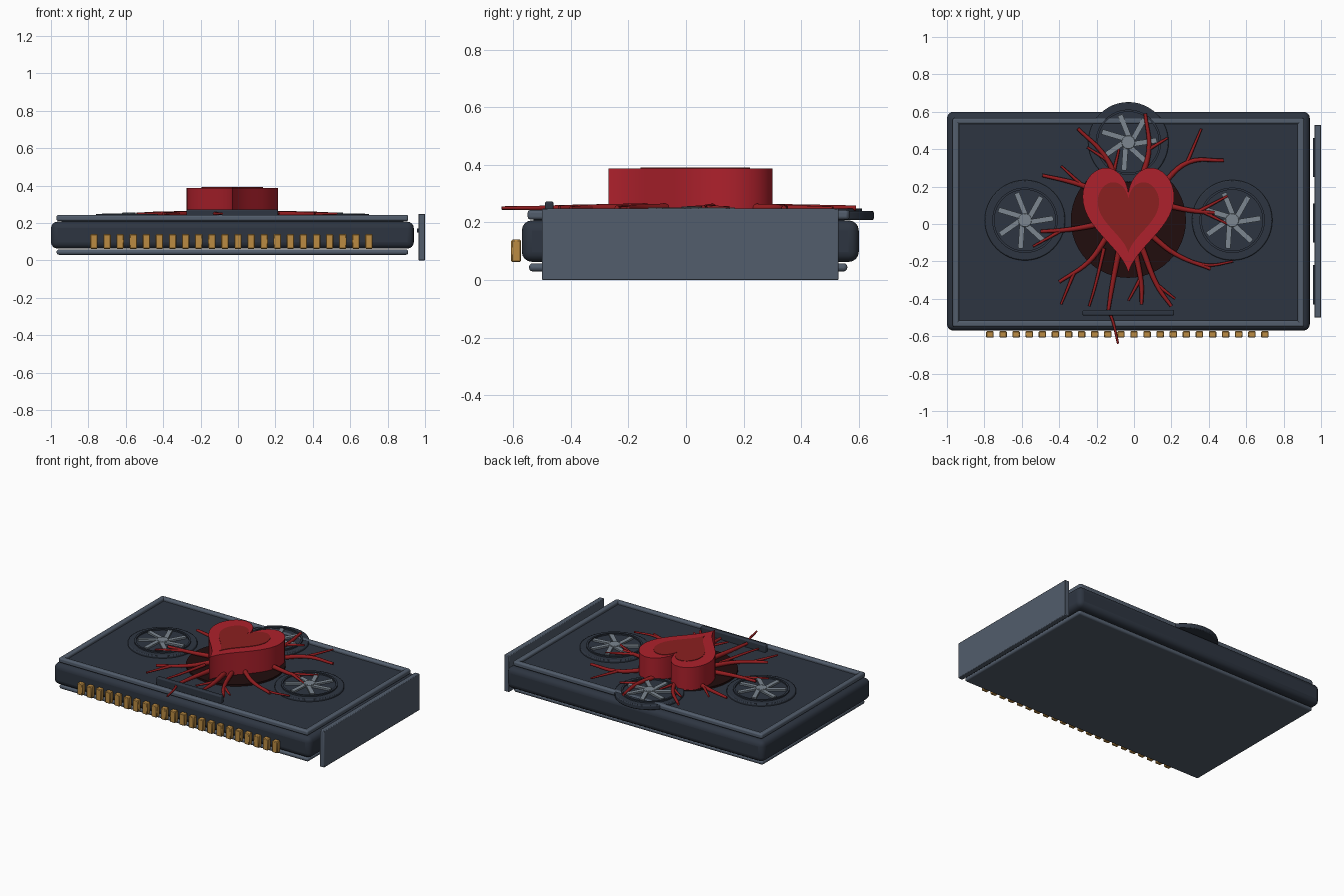
import bpy, bmesh, math
from mathutils import Vector

cube = bpy.data.objects.get("Cube")
if cube:
    bpy.data.objects.remove(cube, do_unlink=True)


def material(name, r, g, b):
    m = bpy.data.materials.new(name)
    m.use_nodes = True
    m.diffuse_color = (r, g, b, 1)
    m.node_tree.nodes["Principled BSDF"].inputs["Base Color"].default_value = (r, g, b, 1)
    return m


SLATE = material("dark slate", .027, .036, .053)
GREY = material("steel grey", .085, .11, .15)
BLADE = material("blade grey", .2, .24, .28)
GOLD = material("contact gold", .5, .26, .055)
RED = material("heart red", .42, .015, .025)
DEEP = material("deep red", .26, .014, .014)
VEIN = material("vein red", .29, .012, .014)
PIT = material("pit maroon", .015, .004, .004)


def finish(name, bm, mat, bevel=0, segments=3):
    """Turn a bmesh into a named object with optional rounded edges."""
    bmesh.ops.recalc_face_normals(bm, faces=bm.faces)
    mesh = bpy.data.meshes.new(name)
    bm.to_mesh(mesh)
    bm.free()
    mesh.materials.append(mat)
    ob = bpy.data.objects.new(name, mesh)
    bpy.context.collection.objects.link(ob)
    if bevel:
        mod = ob.modifiers.new("rounding", "BEVEL")
        mod.width, mod.segments = bevel, segments
    bpy.ops.object.select_all(action="DESELECT")
    ob.select_set(True)
    bpy.context.view_layer.objects.active = ob
    bpy.ops.object.shade_smooth_by_angle(angle=math.radians(35))
    return ob


def box(name, mat, x, y, z, bevel=0, segments=3):
    """Box from three (low, high) ranges."""
    bm = bmesh.new()
    bmesh.ops.create_cube(bm, size=1)
    for v in bm.verts:
        v.co = [lo + (c + .5) * (hi - lo) for c, (lo, hi) in zip(v.co, (x, y, z))]
    return finish(name, bm, mat, bevel, segments)


def prism(name, mat, outline, z0, z1, bevel=0):
    """Extrude a flat outline between two heights."""
    bm = bmesh.new()
    face = bm.faces.new([bm.verts.new((x, y, z0)) for x, y in outline])
    top = bmesh.ops.extrude_face_region(bm, geom=[face])["geom"]
    for v in top:
        if isinstance(v, bmesh.types.BMVert):
            v.co.z = z1
    return finish(name, bm, mat, bevel, 2)


def circle(cx, cy, r, n=48):
    turns = [math.tau * i / n for i in range(n)]
    return [(cx + r * math.cos(a), cy + r * math.sin(a)) for a in turns]


# Card body, back plate and deck
box("body", SLATE, (-1, .94), (-.57, .6), (.063, .207), .035, 4)
box("back_plate", GREY, (-.97, .91), (-.545, .56), (.03, .058), .012)
box("deck", SLATE, (-.945, .885), (-.53, .55), (.19, .224))

# Raised rails around the deck
for side, x in (("right", -.97), ("left", .875)):
    box(side + "_rail", GREY, (x, x + .035), (-.55, .565), (.21, .243), .01)
for side, y in (("front", -.55), ("back", .535)):
    box(side + "_rail", GREY, (-.965, .905), (y, y + .033), (.21, .243), .01)

# Mounting bracket with ports on its inner face
box("bracket", GREY, (.965, 1), (-.5, .53), (0, .248), .004, 2)
for i, y in enumerate((-.43, -.1, .25)):
    box(f"port_{i + 1}", SLATE, (.957, .966), (y, y + .21), (.15, .17))

# Edge contacts
for i in range(22):
    x = -.77 + .07 * i
    box(f"contact_{i + 1}", GOLD, (x - .02, x + .02), (-.607, -.573), (.062, .14), .004, 1)

# Front bar on the deck
box("front_bar", SLATE, (-.275, .215), (-.49, -.46), (.215, .273), .008)

# Dark pit below the heart
prism("pit", PIT, circle(-.03, .02, .308), .21, .236)


def fan(name, cx, cy):
    prism(name + "_housing", SLATE, circle(cx, cy, .215), .208, .24, .006)
    # thin raised ring
    bm = bmesh.new()
    profile = [(.163, .238), (.163, .249), (.175, .249), (.175, .238)]
    verts = [bm.verts.new((r, 0, z)) for r, z in profile]
    edges = [bm.edges.new((a, b)) for a, b in zip(verts, verts[1:])]
    bmesh.ops.spin(bm, geom=verts + edges, axis=(0, 0, 1), cent=(0, 0, 0),
                   angle=math.tau, steps=48, use_merge=True)
    bmesh.ops.translate(bm, verts=bm.verts, vec=(cx, cy, 0))
    finish(name + "_ring", bm, SLATE)
    prism(name + "_hub", BLADE, circle(cx, cy, .036, 24), .235, .256, .003)
    # swept blades
    for i in range(7):
        a = math.tau * i / 7 - .03
        inner = Vector((math.cos(a - .35), math.sin(a - .35))) * .026
        outer = Vector((math.cos(a + .1), math.sin(a + .1))) * .152
        across = (outer - inner).orthogonal().normalized() * .014
        quad = [inner - across, outer - across, outer + across, inner + across]
        prism(f"{name}_blade_{i + 1}", BLADE, [(cx + p.x, cy + p.y) for p in quad], .237, .251)


fan("right_fan", -.583, .02)
fan("left_fan", .525, .02)
fan("back_fan", -.03, .437)


# Heart block with a darker heart on its top
def heart(scale):
    pts = []
    for i in range(72):
        t = math.tau * i / 72
        y = 13 * math.cos(t) - 5 * math.cos(2 * t) - 2 * math.cos(3 * t) - math.cos(4 * t)
        pts.append((-.03 + .0153 * scale * 16 * math.sin(t) ** 3, .066 + .0197 * scale * y))
    return pts


prism("heart", RED, heart(1), .235, .388)
prism("heart_inlay", DEEP, heart(.67), .386, .391)


# Tapering veins spreading out from the heart
def vein(name, points, thick, thin):
    curve = bpy.data.curves.new(name, "CURVE")
    curve.dimensions = "3D"
    curve.bevel_depth = 1
    curve.bevel_resolution = 2
    curve.use_fill_caps = True
    curve.resolution_u = 6
    spline = curve.splines.new("BEZIER")
    spline.bezier_points.add(len(points) - 1)
    for i, (p, (x, y)) in enumerate(zip(spline.bezier_points, points)):
        p.co = (x, y, .25)
        p.radius = thick + (thin - thick) * i / (len(points) - 1)
        p.handle_left_type = p.handle_right_type = "AUTO"
    curve.materials.append(VEIN)
    bpy.context.collection.objects.link(bpy.data.objects.new(name, curve))


trunks = [
    [(-.14, -.06), (-.24, -.2), (-.4, -.31)],
    [(-.08, -.14), (-.12, -.35), (-.14, -.48)],
    [(.01, -.16), (.04, -.33), (.04, -.43)],
    [(.04, -.12), (.13, -.34), (.2, -.44)],
    [(.08, -.05), (.22, -.16), (.41, -.24)],
    [(.17, .1), (.32, .07), (.43, .06)],
    [(.14, .2), (.29, .33), (.48, .34)],
    [(.04, .24), (.08, .4), (.06, .59)],
    [(-.09, .24), (-.16, .37), (-.3, .51)],
    [(-.2, .18), (-.32, .22), (-.49, .26)],
    [(-.18, 0), (-.35, -.03), (-.5, -.04)],
]
twigs = [
    [(-.32, -.26), (-.39, -.43)], [(-.16, -.13), (-.21, -.34), (-.24, -.44)],
    [(-.14, -.46), (-.12, -.5), (-.085, -.64)], [(.03, -.3), (-.03, -.41)],
    [(.13, -.33), (.22, -.4)], [(.3, -.2), (.4, -.22), (.53, -.2)],
    [(.35, .07), (.5, .15)], [(.28, .32), (.36, .51)],
    [(.08, .4), (.18, .46)], [(-.14, .34), (-.25, .41)],
    [(-.28, .21), (-.39, .31)], [(-.38, -.03), (-.54, -.12)],
    [(-.11, .27), (-.08, .4)], [(.36, .07), (.5, 0)],
]
for i, path in enumerate(trunks):
    vein(f"vein_{i + 1}", path, .016, .009)
for i, path in enumerate(twigs):
    vein(f"vein_branch_{i + 1}", path, .01, .006)
